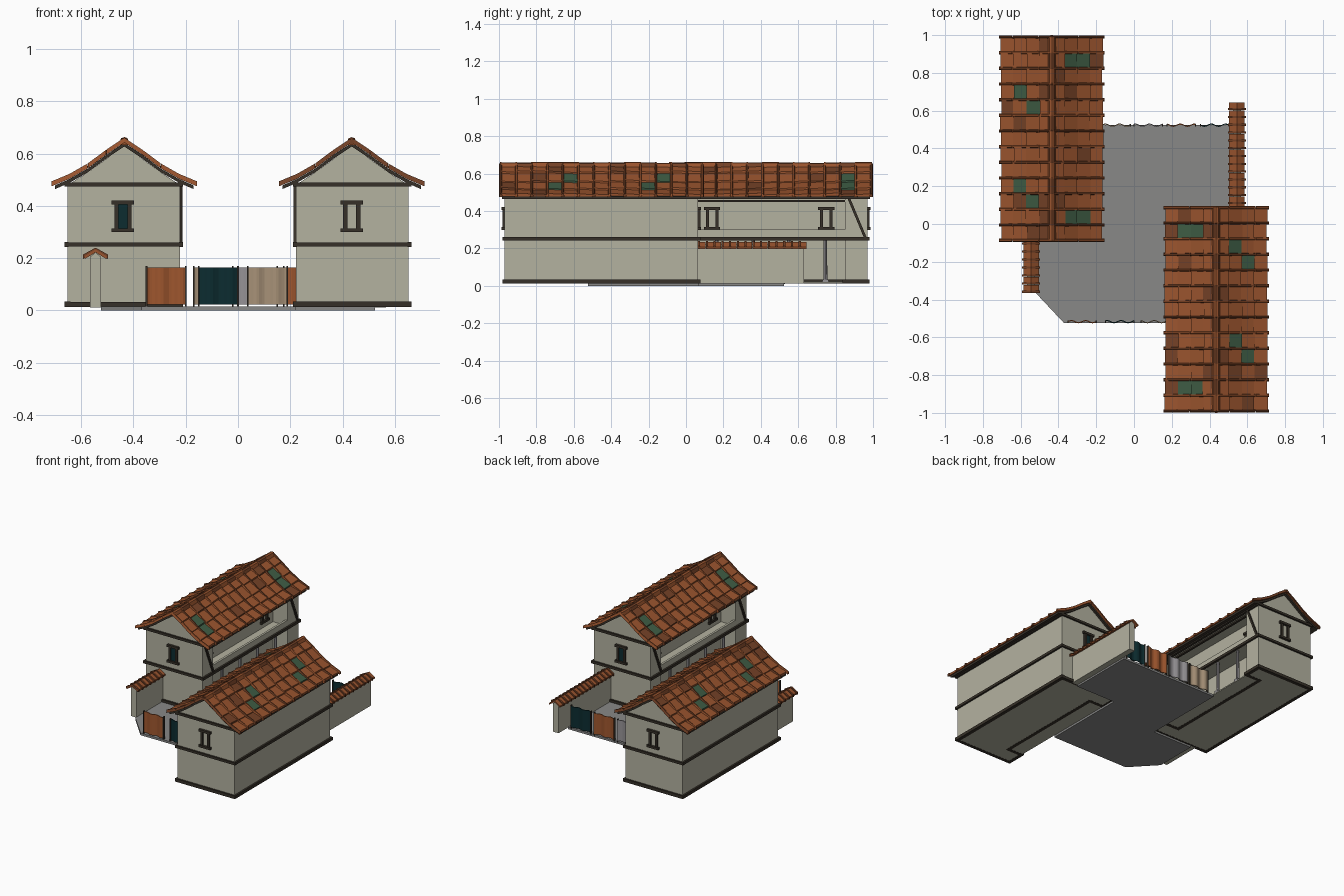
import bpy, bmesh, math, random

if "Cube" in bpy.data.objects:
    bpy.data.objects.remove(bpy.data.objects["Cube"])
random.seed(4)

def mat(name, rgb):
    m = bpy.data.materials.new(name)
    m.diffuse_color = [(c / 255 / 12.92 if c < 11 else ((c / 255 + .055) / 1.055) ** 2.4) for c in rgb] + [1]
    m.use_nodes = True
    m.node_tree.nodes["Principled BSDF"].inputs["Base Color"].default_value = m.diffuse_color
    return m

WALL = mat("plaster", (180, 178, 160))
WOOD = mat("dark_timber", (54, 48, 40))
TILE = mat("terracotta_tile", (154, 84, 46))
BROWN = mat("burnt_tile", (116, 65, 38))
MOSS = mat("mossy_tile", (62, 92, 68))
STONE = mat("paving", (136, 136, 135))
PALE = mat("pale_grey", (150, 147, 150))
RUST = mat("rust_cloth", (158, 86, 46))
TEAL = mat("dark_teal", (12, 44, 48))
SAND = mat("sand_cloth", (168, 146, 120))

def hexa(bm, p, mi=0):
    """Solid from 4 bottom + 4 top corners."""
    v = [bm.verts.new(c) for c in p]
    for f in ((3, 2, 1, 0), (4, 5, 6, 7), (0, 1, 5, 4), (1, 2, 6, 5), (2, 3, 7, 6), (3, 0, 4, 7)):
        bm.faces.new([v[i] for i in f]).material_index = mi

def box(bm, x0, x1, y0, y1, z0, z1, mi=0):
    q = [(x0, y0), (x1, y0), (x1, y1), (x0, y1)]
    hexa(bm, [(*a, z0) for a in q] + [(*a, z1) for a in q], mi)

def prism(bm, pts, lo, hi, axis='z', mi=0):
    """Extrude a polygon: plan outline along z, or an x-z section along y."""
    put = (lambda p, t: (p[0], p[1], t)) if axis == 'z' else (lambda p, t: (p[0], t, p[1]))
    a = [bm.verts.new(put(p, lo)) for p in pts]
    b = [bm.verts.new(put(p, hi)) for p in pts]
    n = len(pts)
    fs = [bm.faces.new(a), bm.faces.new(b)]
    fs += [bm.faces.new((a[i], a[(i + 1) % n], b[(i + 1) % n], b[i])) for i in range(n)]
    for f in fs:
        f.material_index = mi

def finish(bm, name, mats, turned=False):
    bmesh.ops.recalc_face_normals(bm, faces=bm.faces)
    if turned:                                   # half turn for the opposite house
        for v in bm.verts:
            v.co.x, v.co.y = -v.co.x, -v.co.y
    me = bpy.data.meshes.new(name)
    bm.to_mesh(me)
    bm.free()
    for m in mats:
        me.materials.append(m)
    ob = bpy.data.objects.new(name, me)
    bpy.context.collection.objects.link(ob)

PROFILE = [(0, .642), (.07, .595), (.14, .543), (.21, .503), (.28, .474)]
def roof_z(u):
    for (a, za), (b, zb) in zip(PROFILE, PROFILE[1:]):
        if u <= b:
            break
    return za + (zb - za) * (u - a) / (b - a)

# house extents (left house; the right one is the same, turned)
X0, X1, XR, CX = -.652, -.222, -.33, -.435
Y0, Y1, R0, R1 = -.065, .97, .045, .85
MOSSY = [(-.62, .68), (-.52, .59), (-.62, .23), (-.52, .12), (-.3, .86), (-.3, .03)]

def house(tag, turned):
    def done(bm, name, *mats):
        finish(bm, tag + name, mats, turned)

    # plaster walls with recessed gallery, balcony floor, parapet and gable
    bm = bmesh.new()
    plan = [(X0, Y0), (X1, Y0), (X1, R0), (XR, R0), (XR, R1), (X1, R1), (X1, Y1), (X0, Y1)]
    prism(bm, plan, .014, .48)
    box(bm, XR, X1, R0, R1, .014, .022)
    box(bm, XR, X1, R0, R1, .243, .262)
    box(bm, X1 - .015, X1, R0, R1, .262, .30)
    prism(bm, [(X0, .48), (X1, .48), (CX + .14, .528), (CX, .63), (CX - .14, .528)], Y0, Y1, 'y')
    done(bm, "_walls", WALL)

    # timber bands, base sills, gallery beams and braces
    bm = bmesh.new()
    o, i = .012, .004
    for z, h in ((.252, .018), (.482, .018)):
        box(bm, X0 - o, X0 + i, Y0 - o, Y1 + o, z - h / 2, z + h / 2)
        box(bm, X1 - i, X1 + o, Y0 - o, Y1 + o, z - h / 2, z + h / 2)
        for y in (Y0, Y1):
            box(bm, X0 - o, X1 + o, y - o, y + o, z - h / 2 + .001, z + h / 2 - .001)
    for k, (a, b) in enumerate(zip(plan, plan[1:] + plan[:1])):
        box(bm, min(a[0], b[0]) - o, max(a[0], b[0]) + o, min(a[1], b[1]) - o, max(a[1], b[1]) + o,
            .013, .032 + k * .0003)
    box(bm, X1 - .01, X1 + .005, R0, R1, .447, .459)
    for y in (Y0 + .01, .86):
        q = [(X1, y, .475), (X1, y + .015, .475), (X1, y + .105, .26), (X1, y + .09, .26)]
        hexa(bm, q + [(x + .01, b, c) for x, b, c in q])
    done(bm, "_timber_frame", WOOD)

    # windows: lintel, sill, jambs and shutter; on gables (y) and gallery wall (x)
    bm = bmesh.new()
    def window(c, face, d, along_x, pane):
        def part(u0, u1, z0, z1, t, mi):
            a, b = sorted((face - .002 * d, face + t * d))
            if along_x:
                box(bm, c + u0, c + u1, a, b, z0, z1, mi)
            else:
                box(bm, a, b, c + u0, c + u1, z0, z1, mi)
        part(-.043, .043, .405, .421, .016, 0)
        part(-.043, .043, .299, .314, .016, 0)
        part(-.033, -.017, .314, .405, .012, 0)
        part(.017, .033, .314, .405, .012, 0)
        if pane:
            part(-.017, .017, .314, .405, .004, 1)
    window(-.44, Y0, -1, True, True)
    window(-.435, Y1, 1, True, False)
    for y in (.14, .75):
        window(y, XR, 1, False, False)
    done(bm, "_windows", WOOD, TEAL)

    # gallery columns
    bm = bmesh.new()
    for y in (.165, .36, .55, .745):
        r = bmesh.ops.create_cone(bm, cap_ends=True, segments=8, radius1=.011, radius2=.009, depth=.225)
        bmesh.ops.translate(bm, verts=r["verts"], vec=(X1 - .015, y, .132))
        box(bm, X1 - .031, X1 + .001, y - .016, y + .016, .02, .035)
    done(bm, "_columns", PALE)

    # roof deck
    bm = bmesh.new()
    low = [(CX - u, z - .001) for u, z in PROFILE[::-1]] + [(CX + u, z - .001) for u, z in PROFILE[1:]]
    low[0], low[-1] = (CX - .265, .478), (CX + .265, .478)
    prism(bm, low + [(x, z - .014) for x, z in low[::-1]], -.08, .985, 'y')
    done(bm, "_roof_deck", WOOD)

    # roof tiles in four courses, seam rolls and ridge caps
    bm = bmesh.new()
    n, ya, yb = 13, -.088, .99
    w = (yb - ya) / n
    for s in (-1, 1):
        for k in range(n):
            y = ya + k * w
            for c in range(4):
                u0, u1 = max(0, c * .0675 - .006), (c + 1) * .0675 + random.uniform(-.004, .004)
                x, cy = CX + s * (c + .5) * .0675, y + w / 2
                mi = 1 if random.random() < .15 else 0
                if any(abs(x - a) < .034 and abs(cy - b) <= w / 2 for a, b in MOSSY):
                    mi = 2
                z0, z1 = roof_z(u0), roof_z(u1)
                t = random.uniform(.009, .014)
                q = [(CX + s * u0, y, z0), (CX + s * u1, y, z1),
                     (CX + s * u1, y + w, z1), (CX + s * u0, y + w, z0)]
                hexa(bm, q + [(a, b, d + (.003, t, t + .004, .005)[j]) for j, (a, b, d) in enumerate(q)], mi)
        for k in range(n + 1):
            y = min(max(ya + k * w, ya + .002), yb)
            for c in range(4):
                u0, u1 = c * .07, (c + 1) * .07 - .001
                q = [(CX + s * u, y + e * .009, roof_z(u)) for u, e in ((u0, -1), (u1, -1), (u1, 1), (u0, 1))]
                top = [(a, y + (b - y) * .4, d + .019) for a, b, d in q]
                hexa(bm, q + top, 1 if k % 2 else 0)
    for k in range(n):
        y, h = ya + k * w, random.uniform(.657, .663)
        prism(bm, [(CX - .022, .632), (CX + .022, .632), (CX + .012, h - .004), (CX, h), (CX - .012, h - .004)],
              y, y + w - .003, 'y', k % 2)
    box(bm, CX - .007, CX + .007, .985, 1.0, .635, .655, 1)
    done(bm, "_roof_tiles", TILE, BROWN, MOSS)

house("left_house", False)
house("right_house", True)

# paved courtyard between the houses, with one cut corner
bm = bmesh.new()
prism(bm, [(-.37, -.525), (.222, -.525), (.222, .065), (.525, .065), (.525, .525), (-.222, .525),
           (-.222, -.065), (-.525, -.065), (-.525, -.36)], 0, .015)
finish(bm, "courtyard_paving", [STONE])

# garden walls with small tiled copings
for name, cx, y0, y1 in (("front_garden_wall", -.545, -.35, -.065), ("back_garden_wall", .545, .065, .63)):
    bm = bmesh.new()
    prism(bm, [(cx - .021, .012), (cx + .021, .012), (cx + .021, .205), (cx, .222), (cx - .021, .205)], y0, y1, 'y')
    finish(bm, name, [WALL])
    bm = bmesh.new()
    n = round((y1 - y0) / .04)
    w = (y1 - y0 + .014) / n
    a0 = y0 - .014 if cx < 0 else y0
    for k in range(n):
        for off, ln, g, mi in ((0, w, 0, 0), (0, .012, .006, 1)):
            p = [(cx - .041 - g, .197), (cx, .222), (cx + .041 + g, .197)]
            top = [(cx + .041 + g, .208 + g), (cx, .234 + g), (cx - .041 - g, .208 + g)]
            prism(bm, p + top, a0 + k * w, a0 + k * w + ln - .001, 'y', mi)
    finish(bm, name + "_coping", [TILE, BROWN])

# rippled cloth screens with thin poles across both open ends
poles = bmesh.new()
for y, row in ((-.52, ((-.35, RUST), (-.15, TEAL), (.038, SAND))),
               (.52, ((-.17, SAND), (0, PALE), (.175, RUST), (.352, TEAL)))):
    for k, (x, m) in enumerate(row):
        bm = bmesh.new()
        front, N = [], 14
        for i in range(N + 1):
            front.append((x + .15 * i / N, y + .006 * math.sin(i * 2 * math.pi / 7 + k)))
        prism(bm, front + [(a, b + .006) for a, b in front[::-1]], .022, .165)
        finish(bm, ("front" if y < 0 else "back") + "_screen_%d" % (k + 1), [m])
        for px in (x, x + .15):
            box(poles, px - .003, px + .003, y - .004, y + .01, .01, .17)
finish(poles, "screen_poles", [WOOD])
